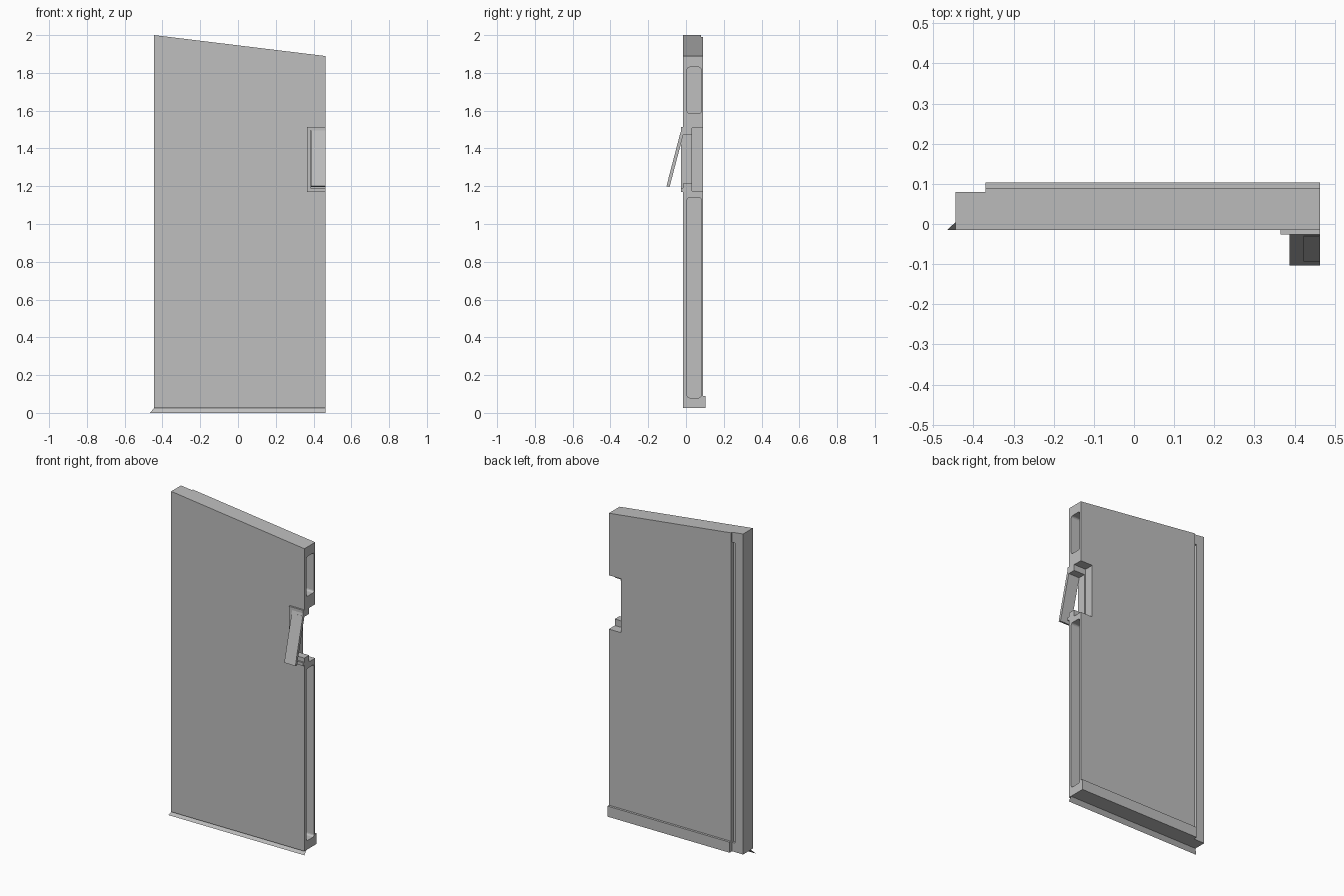
import bpy, bmesh
from mathutils import Vector

cube = bpy.data.objects.get("Cube")
if cube:
    bpy.data.objects.remove(cube, do_unlink=True)

grey = bpy.data.materials.new("plain_grey")
grey.use_nodes = True
COLOUR = (0.52, 0.52, 0.52, 1)
grey.diffuse_color = COLOUR
grey.node_tree.nodes["Principled BSDF"].inputs["Base Color"].default_value = COLOUR

LEFT, STEP, RIGHT = -0.445, -0.37, 0.463
FRONT, BACK, BASE = -0.015, 0.09, 0.025


def make(name, bm, fix=True):
    """Turn a bmesh into a grey object."""
    if fix:
        bmesh.ops.recalc_face_normals(bm, faces=bm.faces)
    mesh = bpy.data.meshes.new(name)
    bm.to_mesh(mesh)
    bm.free()
    mesh.materials.append(grey)
    ob = bpy.data.objects.new(name, mesh)
    bpy.context.collection.objects.link(ob)
    return ob


def prism(points, offset):
    """Extrude a flat polygon along an offset."""
    bm = bmesh.new()
    face = bm.faces.new([bm.verts.new(p) for p in points])
    grown = bmesh.ops.extrude_face_region(bm, geom=[face])["geom"]
    verts = [v for v in grown if isinstance(v, bmesh.types.BMVert)]
    bmesh.ops.translate(bm, verts=verts, vec=offset)
    return bm


def box(name, x, y, z, rounding=0):
    """Box from ranges; rounding softens the edges that run along x."""
    corners = [(x[0], y[i], z[j]) for i, j in ((0, 0), (1, 0), (1, 1), (0, 1))]
    bm = prism(corners, (x[1] - x[0], 0, 0))
    if rounding:
        edges = [e for e in bm.edges
                 if abs(e.verts[0].co.x - e.verts[1].co.x) > 0.001]
        bmesh.ops.bevel(bm, geom=edges, offset=rounding, segments=3,
                        profile=0.5, affect='EDGES')
    return make(name, bm)


def cut(target, cutter):
    """Subtract a cutter and discard it."""
    mod = target.modifiers.new("cut", 'BOOLEAN')
    mod.operation, mod.solver, mod.object = 'DIFFERENCE', 'EXACT', cutter
    bpy.context.view_layer.objects.active = target
    bpy.ops.object.modifier_apply(modifier=mod.name)
    bpy.data.objects.remove(cutter, do_unlink=True)


def top_height(x):
    return 2.0 - 0.122 * (x - LEFT)


# Door leaf: stepped plan, sloping top
plan = [(LEFT, FRONT), (RIGHT, FRONT), (RIGHT, BACK),
        (STEP, BACK), (STEP, 0.08), (LEFT, 0.08)]
bm = prism([(x, y, BASE) for x, y in plan], (0, 0, 1))
for v in bm.verts:
    if v.co.z > 0.5:
        v.co.z = top_height(v.co.x)
door = make("door_leaf", bm)

# Hollow pockets in the free edge
for low, high in ((1.585, 1.83), (0.08, 1.14)):
    cut(door, box("pocket_cutter", (RIGHT - 0.09, RIGHT + 0.1),
                  (0.006, 0.08), (low, high), 0.012))

# Latch recess, open at the back, and smaller opening through the front
cut(door, box("recess_cutter", (0.38, RIGHT + 0.1), (0.032, 0.2), (1.175, 1.507)))
cut(door, box("opening_cutter", (0.388, RIGHT + 0.1), (-0.2, 0.1), (1.215, 1.47)))

# Narrow seal groove beside the step
cut(door, box("groove_cutter", (STEP - 0.02, STEP - 0.001), (0.065, 0.2), (0.08, 1.93)))

# Kick strip along the back of the base
box("kick_strip", (STEP, RIGHT), (BACK - 0.01, 0.104), (BASE, 0.09))

# Sweep flaring forward below the leaf, mitred at its far end
bm = bmesh.new()
sweep = [(-0.466, FRONT, 0), (LEFT, 0.004, BASE), (RIGHT, 0.004, BASE), (RIGHT, FRONT, 0)]
bm.faces.new([bm.verts.new(p) for p in reversed(sweep)])
bm.normal_update()
if bm.faces[:][0].normal.y < 0:
    bmesh.ops.reverse_faces(bm, faces=bm.faces)
make("bottom_sweep", bm, fix=False)

# Handle frame, open towards the free edge
frame = box("handle_frame", (0.365, RIGHT), (-0.026, 0), (1.17, 1.513))
cut(frame, box("frame_cutter", (0.385, RIGHT + 0.1), (-0.2, 0.1), (1.19, 1.495)))

# Paddle handle hinged at the top, tilted outward
pivot, tip = Vector((0.387, -0.025, 1.497)), Vector((0.387, -0.103, 1.2))
thick = Vector((0, 0.016, -0.004))
width = Vector((RIGHT - 0.387, 0, 0))
make("paddle_handle", prism([pivot, tip, tip + thick, pivot + thick], width))

# Thin face plate on the paddle
run = tip - pivot
shift = Vector((0.035, 0, 0))
a, b = pivot + run * 0.06 + shift, pivot + run * 0.86 + shift
skin = Vector((0, -0.001, 0))
make("paddle_plate", prism([a + skin, b + skin, b + thick / 2, a + thick / 2], width - shift))
